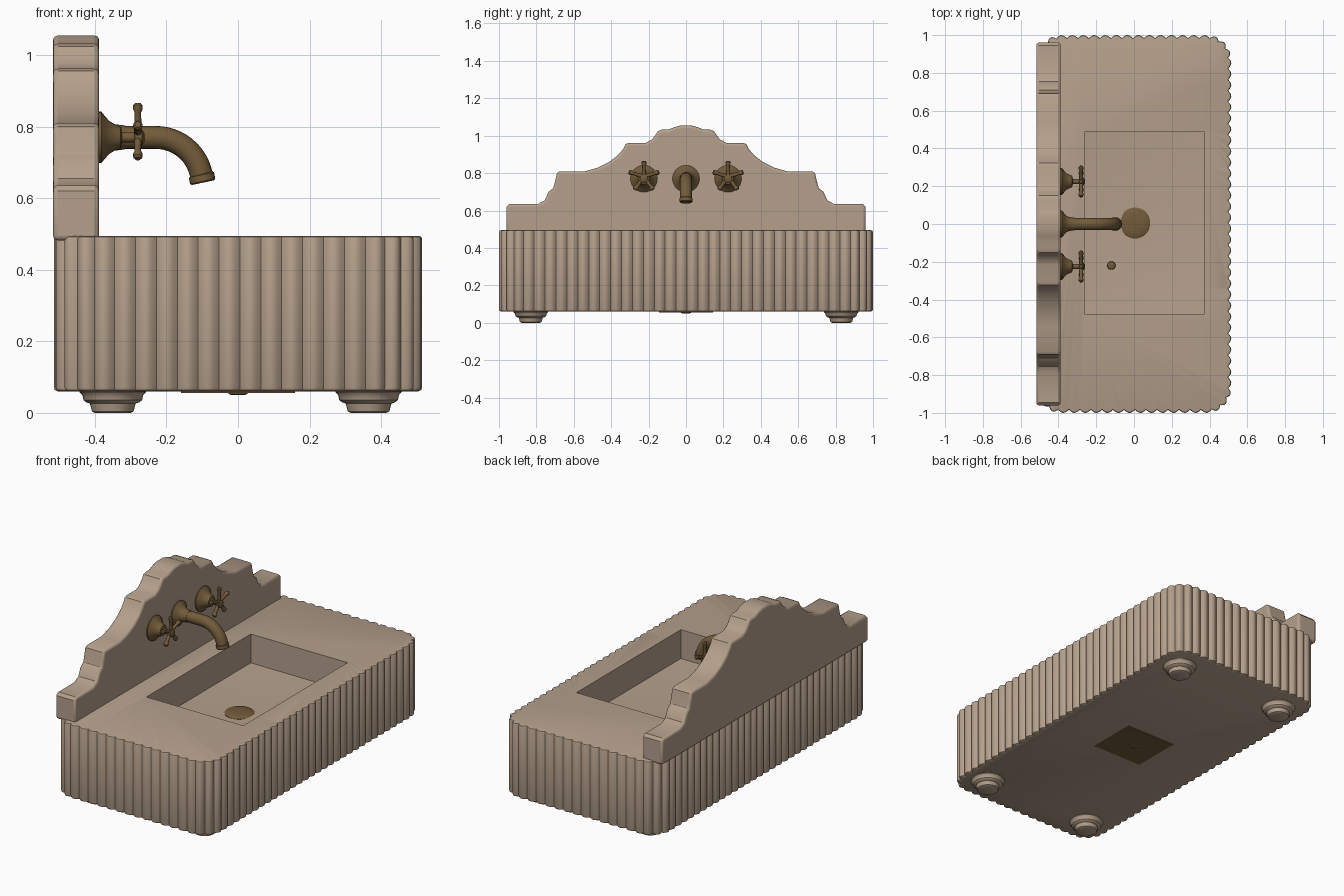
import bpy, bmesh
from math import pi, sin, cos, radians
from mathutils import Vector, Matrix

if "Cube" in bpy.data.objects:
    bpy.data.objects.remove(bpy.data.objects["Cube"])


def material(name, rgb):
    m = bpy.data.materials.new(name)
    m.use_nodes = True
    m.diffuse_color = (*rgb, 1)
    bsdf = m.node_tree.nodes["Principled BSDF"]
    bsdf.inputs["Base Color"].default_value = (*rgb, 1)
    bsdf.inputs["Roughness"].default_value = 0.6
    return m


STONE = material("warm beige stone", (0.46, 0.35, 0.26))
BRASS = material("aged brass", (0.17, 0.105, 0.042))


def finish(bm, name, mat, angle=35):
    bmesh.ops.recalc_face_normals(bm, faces=bm.faces)
    me = bpy.data.meshes.new(name)
    bm.to_mesh(me)
    bm.free()
    ob = bpy.data.objects.new(name, me)
    bpy.context.collection.objects.link(ob)
    me.materials.append(mat)
    smooth(ob, angle)
    return ob


def smooth(ob, angle=35):
    bpy.ops.object.select_all(action="DESELECT")
    ob.select_set(True)
    bpy.context.view_layer.objects.active = ob
    bpy.ops.object.shade_smooth_by_angle(angle=radians(angle))


def apply_modifier(ob, kind, **settings):
    mod = ob.modifiers.new(kind.title(), kind)
    for key, value in settings.items():
        setattr(mod, key, value)
    bpy.context.view_layer.objects.active = ob
    bpy.ops.object.modifier_apply(modifier=mod.name)


def skin(bm, loops):
    """Bridge closed rings of points and cap both ends."""
    rings = [[bm.verts.new(p) for p in loop] for loop in loops]
    n = len(rings[0])
    for a, b in zip(rings, rings[1:]):
        for i in range(n):
            j = (i + 1) % n
            bm.faces.new((a[i], a[j], b[j], b[i]))
    bm.faces.new(rings[0])
    bm.faces.new(rings[-1])


def lathe(bm, profile, origin, axis="Z", n=32):
    """Turn (radius, height) pairs about an axis through origin."""
    o = Vector(origin)
    loops = []
    for r, h in profile:
        ring = []
        for i in range(n):
            c, s = r * cos(2 * pi * i / n), r * sin(2 * pi * i / n)
            ring.append(o + Vector((h, c, s) if axis == "X" else (c, s, h)))
        loops.append(ring)
    skin(bm, loops)


# Fluted basin block: rounded rectangle with convex ridges
HX, HY, CORNER, FLUTES, STEPS = 0.515, 1.0, 0.13, 100, 8


def rounded_rect(s):
    """Point and outward normal at arc length s."""
    lx, ly, arc = 2 * (HX - CORNER), 2 * (HY - CORNER), pi * CORNER / 2
    for k, length in enumerate((ly, lx, ly, lx)):
        turn = Matrix.Rotation(k * pi / 2, 2)
        a, b = (HX, HY) if k % 2 == 0 else (HY, HX)
        if s <= length:
            return turn @ Vector((a, s - length / 2)), turn @ Vector((1, 0))
        s -= length
        if s <= arc:
            nrm = Vector((cos(s / CORNER), sin(s / CORNER)))
            return turn @ (Vector((a - CORNER, b - CORNER)) + nrm * CORNER), turn @ nrm
        s -= arc
    return rounded_rect(0)


def fluted_loop(z, inset):
    total = 4 * (HX + HY - 2 * CORNER) + 2 * pi * CORNER
    pts = []
    for i in range(FLUTES * STEPS):
        p, n = rounded_rect(total * i / (FLUTES * STEPS))
        p = p - n * (inset + 0.016 * (1 - abs(sin(pi * i / STEPS))))
        pts.append((p.x, p.y, z))
    return pts


bm = bmesh.new()
skin(bm, [fluted_loop(z, d) for z, d in
          ((0.06, 0.012), (0.064, 0.003), (0.072, 0), (0.485, 0), (0.492, 0.003), (0.495, 0.012))])
body = finish(bm, "fluted_basin_body", STONE, 40)

# Rectangular bowl with a floor falling to the drain
DRAIN = (0.005, 0.005)
bm = bmesh.new()
rect = [(-0.26, -0.48), (0.37, -0.48), (0.37, 0.49), (-0.26, 0.49)]
top = [bm.verts.new((x, y, 0.6)) for x, y in rect]
low = [bm.verts.new((x, y, 0.325)) for x, y in rect]
centre = bm.verts.new((*DRAIN, 0.28))
bm.faces.new(top)
for i in range(4):
    j = (i + 1) % 4
    bm.faces.new((top[i], top[j], low[j], low[i]))
    bm.faces.new((low[i], low[j], centre))
cutter = finish(bm, "bowl_cutter", STONE)
cutter.hide_render = True
apply_modifier(body, "BOOLEAN", object=cutter, operation="DIFFERENCE", solver="EXACT")
bpy.data.objects.remove(cutter)
smooth(body, 40)

# Scalloped backsplash: half outline mirrored, then extruded
half = [(0.96, 0.482), (0.96, 0.62), (0.945, 0.636), (0.79, 0.636), (0.755, 0.655),
        (0.735, 0.70), (0.71, 0.72), (0.70, 0.755), (0.69, 0.80), (0.675, 0.81),
        (0.54, 0.81), (0.47, 0.83), (0.41, 0.86), (0.365, 0.895), (0.335, 0.93),
        (0.322, 0.955), (0.305, 0.962), (0.215, 0.962), (0.185, 0.978), (0.165, 1.0),
        (0.15, 1.024), (0.13, 1.032), (0.095, 1.032), (0.065, 1.045), (0.03, 1.055)]
outline = half + [(-y, z) for y, z in reversed(half)]
bm = bmesh.new()
skin(bm, [[(x, y, z) for y, z in outline] for x in (-0.517, -0.388)])
splash = finish(bm, "scalloped_backsplash", STONE)
apply_modifier(splash, "BEVEL", width=0.014, segments=3, limit_method="ANGLE", angle_limit=radians(60))
smooth(splash, 40)

# Four stepped round feet
foot = [(0.05, 0), (0.058, 0.004), (0.064, 0.026), (0.075, 0.03), (0.082, 0.036),
        (0.085, 0.05), (0.093, 0.058), (0.093, 0.07)]
for x, end in ((-0.35, "back"), (0.365, "front")):
    for y, side in ((-0.83, "right"), (0.83, "left")):
        bm = bmesh.new()
        lathe(bm, foot, (x, y, 0))
        finish(bm, f"{end}_{side}_foot", STONE)

# Spout: swept tube with a flared wall rose and a nozzle ring
ROSE = [(0.072, -0.01), (0.072, 0.008), (0.062, 0.016), (0.046, 0.03), (0.037, 0.045)]
TAP_Z = 0.77
bm = bmesh.new()
lathe(bm, ROSE + [(0.034, 0.07), (0.033, 0.075)], (-0.39, 0, TAP_Z), "X")
path = [Vector((-0.38, 0, TAP_Z)), Vector((-0.23, 0, TAP_Z))]
turn_r, sweep = 0.13, radians(78)
for i in range(1, 13):
    a = sweep * i / 12
    path.append(Vector((-0.23 + turn_r * sin(a), 0, TAP_Z - turn_r * (1 - cos(a)))))
heading = Vector((cos(sweep), 0, -sin(sweep)))
tip = path[-1]
radii = [0.032] * len(path)
for step, r in ((0.002, 0.036), (0.02, 0.036), (0.024, 0.032)):
    path.append(tip + heading * step)
    radii.append(r)
loops = []
for i, p in enumerate(path):
    t = (path[min(i + 1, len(path) - 1)] - path[max(i - 1, 0)]).normalized()
    across = t.cross(Vector((0, 1, 0)))
    loops.append([p + radii[i] * (Vector((0, 1, 0)) * cos(k * pi / 10) + across * sin(k * pi / 10))
                  for k in range(20)])
skin(bm, loops)
finish(bm, "spout", BRASS)

# Two valves, each with a rose, stem and five-spoke handle
for y, side in ((-0.225, "right"), (0.225, "left")):
    bm = bmesh.new()
    lathe(bm, ROSE + [(0.03, 0.062), (0.014, 0.066), (0.014, 0.1), (0.022, 0.102),
                      (0.022, 0.122), (0.012, 0.128)], (-0.39, y, TAP_Z), "X", 24)
    hub = Vector((-0.28, y, 0.78))
    for k in range(5):
        a = pi / 2 + k * 2 * pi / 5
        out = Vector((0, cos(a), sin(a)))
        turn = Matrix.Translation(hub) @ out.to_track_quat("Z", "Y").to_matrix().to_4x4()
        first = len(bm.verts)
        lathe(bm, [(0.011, 0), (0.009, 0.06), (0.013, 0.068), (0.013, 0.08), (0.008, 0.086)], (0, 0, 0), n=12)
        bm.verts.ensure_lookup_table()
        bmesh.ops.transform(bm, matrix=turn, verts=bm.verts[first:])
    finish(bm, f"{side}_valve", BRASS)

# Drain cap and small overflow disc on the bowl floor
for name, pos, r, z in (("drain_cap", DRAIN, 0.082, 0.283), ("overflow_disc", (-0.12, -0.22), 0.022, 0.303)):
    bm = bmesh.new()
    lathe(bm, [(r, -0.02), (r, 0.006), (r * 0.9, 0.011), (r * 0.5, 0.014), (r * 0.1, 0.015)], (*pos, z))
    finish(bm, name, BRASS)

# Underside service plate with the drain outlet
bm = bmesh.new()
bmesh.ops.create_cube(bm, size=1, matrix=Matrix.Translation((0, 0, 0.06)) @ Matrix.Diagonal((0.32, 0.29, 0.008, 1)))
lathe(bm, [(0.026, 0.06), (0.026, 0.053), (0.02, 0.05)], (0, 0, 0), n=20)
finish(bm, "underside_plate", BRASS)
